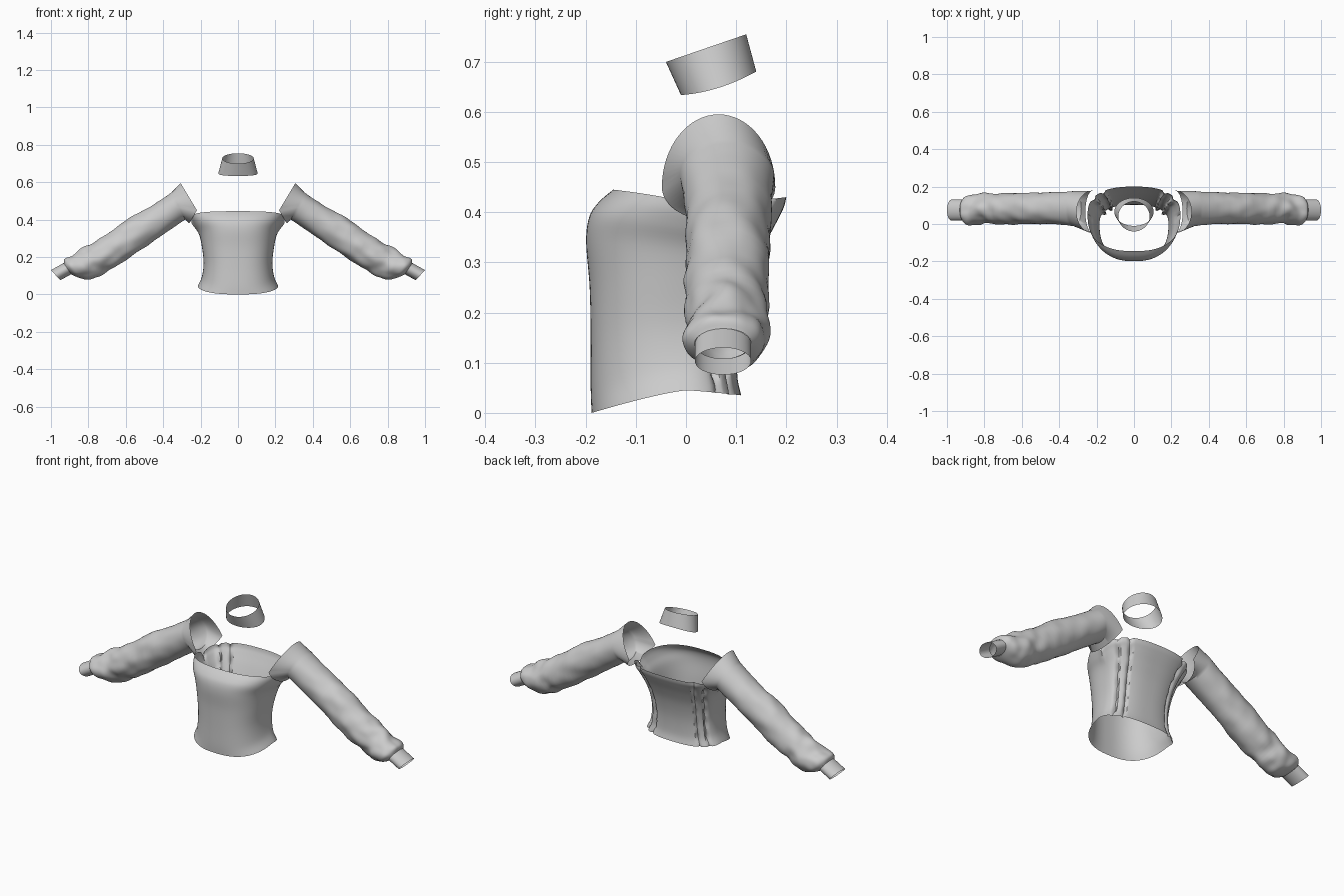
import bpy, bmesh, math
from math import sin, cos, pi
from mathutils import noise, Vector

if "Cube" in bpy.data.objects:
    bpy.data.objects.remove(bpy.data.objects["Cube"])


def curve_rows(table, steps):
    """Catmull-Rom interpolation between the rows of a table."""
    out = []
    n = len(table)
    for i in range(n - 1):
        p0, p1, p2, p3 = (table[max(0, min(n - 1, k))] for k in (i - 1, i, i + 1, i + 2))
        for s in range(steps):
            t = s / steps
            out.append([0.5 * (2 * b + (c - a) * t + (2 * a - 5 * b + 4 * c - d) * t * t
                               + (3 * b - a - 3 * c + d) * t ** 3)
                        for a, b, c, d in zip(p0, p1, p2, p3)])
    out.append(list(table[-1]))
    return out


def loft(name, rings, angle=40):
    """Open tube of cloth through a list of closed rings."""
    bm = bmesh.new()
    loops = [[bm.verts.new(p) for p in r] for r in rings]
    for a, b in zip(loops, loops[1:]):
        for i in range(len(a)):
            j = (i + 1) % len(a)
            bm.faces.new((a[i], a[j], b[j], b[i]))
    me = bpy.data.meshes.new(name)
    bm.to_mesh(me)
    bm.free()
    ob = bpy.data.objects.new(name, me)
    bpy.context.collection.objects.link(ob)
    bpy.ops.object.select_all(action='DESELECT')
    ob.select_set(True)
    bpy.context.view_layer.objects.active = ob
    bpy.ops.object.shade_smooth_by_angle(angle=math.radians(angle))
    return ob


def spow(v, e):
    return math.copysign(abs(v) ** e, v)


# Bodice levels: z front, z side, z back, y front, y back, half width, y side, rim power
levels = [
    (0.00, 0.045, 0.035, -0.188, 0.110, 0.215, 0.00, 1.0),
    (0.05, 0.095, 0.080, -0.190, 0.102, 0.193, 0.00, 1.0),
    (0.15, 0.170, 0.170, -0.190, 0.107, 0.184, 0.00, 1.0),
    (0.25, 0.255, 0.260, -0.192, 0.127, 0.193, 0.01, 0.8),
    (0.34, 0.320, 0.330, -0.199, 0.155, 0.208, 0.03, 0.6),
    (0.39, 0.355, 0.385, -0.193, 0.183, 0.230, 0.04, 0.4),
    (0.42, 0.372, 0.410, -0.174, 0.195, 0.243, 0.05, 0.3),
    (0.445, 0.382, 0.430, -0.145, 0.200, 0.248, 0.05, 0.3),
]
N = 120
rings = []
for zf, zs, zb, yf, yb, w, ys, p in curve_rows(levels, 5):
    ring = []
    for i in range(N):
        a = 2 * pi * i / N
        c, s = cos(a), sin(a)
        x = w * spow(c, 0.8)
        y = ys + (yb - ys if s > 0 else ys - yf) * spow(s, 0.8)
        z = zs + ((zb if s > 0 else zf) - zs) * abs(s) ** p
        # puckered seams on either side of the back
        if s > 0:
            for seam in (0.62, 0.86):
                k = math.exp(-((abs(c) - seam) / 0.035) ** 2)
                k *= 0.014 * (1 + 0.5 * sin(z * 90))
                x -= k * c
                y -= k * s
        ring.append((x, y, z))
    rings.append(ring)
loft("bodice", rings)

# Sleeve sections: top x, z, bottom x, z, front y, back y, fold depth
sections = [
    (0.355, 0.545, 0.282, 0.400, -0.012, 0.175, 0.001),
    (0.47, 0.470, 0.400, 0.322, 0.000, 0.170, 0.004),
    (0.60, 0.395, 0.530, 0.230, 0.000, 0.165, 0.006),
    (0.72, 0.310, 0.640, 0.158, 0.000, 0.165, 0.008),
    (0.82, 0.250, 0.730, 0.110, 0.004, 0.160, 0.012),
    (0.88, 0.218, 0.790, 0.086, -0.002, 0.156, 0.014),
    (0.925, 0.192, 0.842, 0.088, -0.005, 0.152, 0.012),
    (0.932, 0.168, 0.892, 0.108, 0.018, 0.130, 0.003),
]
M = 64
angles = [2 * pi * i / M for i in range(M)]
# slanted shoulder opening
rings = [[(0.22 + (0.087 if sin(a) > 0 else 0.04) * abs(sin(a)),
           0.065 - 0.113 * cos(a),
           0.45 + (0.145 if sin(a) > 0 else 0.07) * sin(a)) for a in angles]]
for xt, zt, xb, zb, y0, y1, fold in curve_rows(sections, 6):
    ring = []
    for a in angles:
        c, s = cos(a), sin(a)
        q = Vector(((xt + xb) / 2 + s * (xt - xb) / 2,
                    (y0 + y1) / 2 - c * (y1 - y0) / 2,
                    (zt + zb) / 2 + s * (zt - zb) / 2))
        mid = Vector(((xt + xb) / 2, (y0 + y1) / 2, (zt + zb) / 2))
        q += (q - mid).normalized() * fold * noise.noise(q * 17)
        ring.append(q)
    rings.append(ring)
sleeves = loft("sleeves", rings, 60)

# Wrist cuffs
rings = []
for t in (0, 0.5, 1):
    xt, zt, xb, zb = 0.932 + 0.068 * t, 0.168 - 0.038 * t, 0.892 + 0.058 * t, 0.108 - 0.032 * t
    rings.append([((xt + xb) / 2 + sin(a) * (xt - xb) / 2, 0.074 - 0.056 * cos(a),
                   (zt + zb) / 2 + sin(a) * (zt - zb) / 2) for a in angles])
cuffs = loft("cuffs", rings)

for ob in (sleeves, cuffs):
    m = ob.modifiers.new("mirror", 'MIRROR')
    m.use_axis = (True, False, False)

# Separate neck band, tilted up towards the back
rings = []
for t in (0, 0.5, 1):
    rx, ry, yc = 0.105 - 0.021 * t, 0.075 + 0.005 * t, 0.065 - 0.025 * t
    zc, tilt = 0.657 + 0.070 * t, 0.0235 + 0.004 * t
    rings.append([(rx * cos(a), yc + ry * sin(a),
                   zc + tilt * sin(a) - 0.009 * (1 - t) * cos(a) ** 2) for a in angles])
loft("neck_band", rings)
